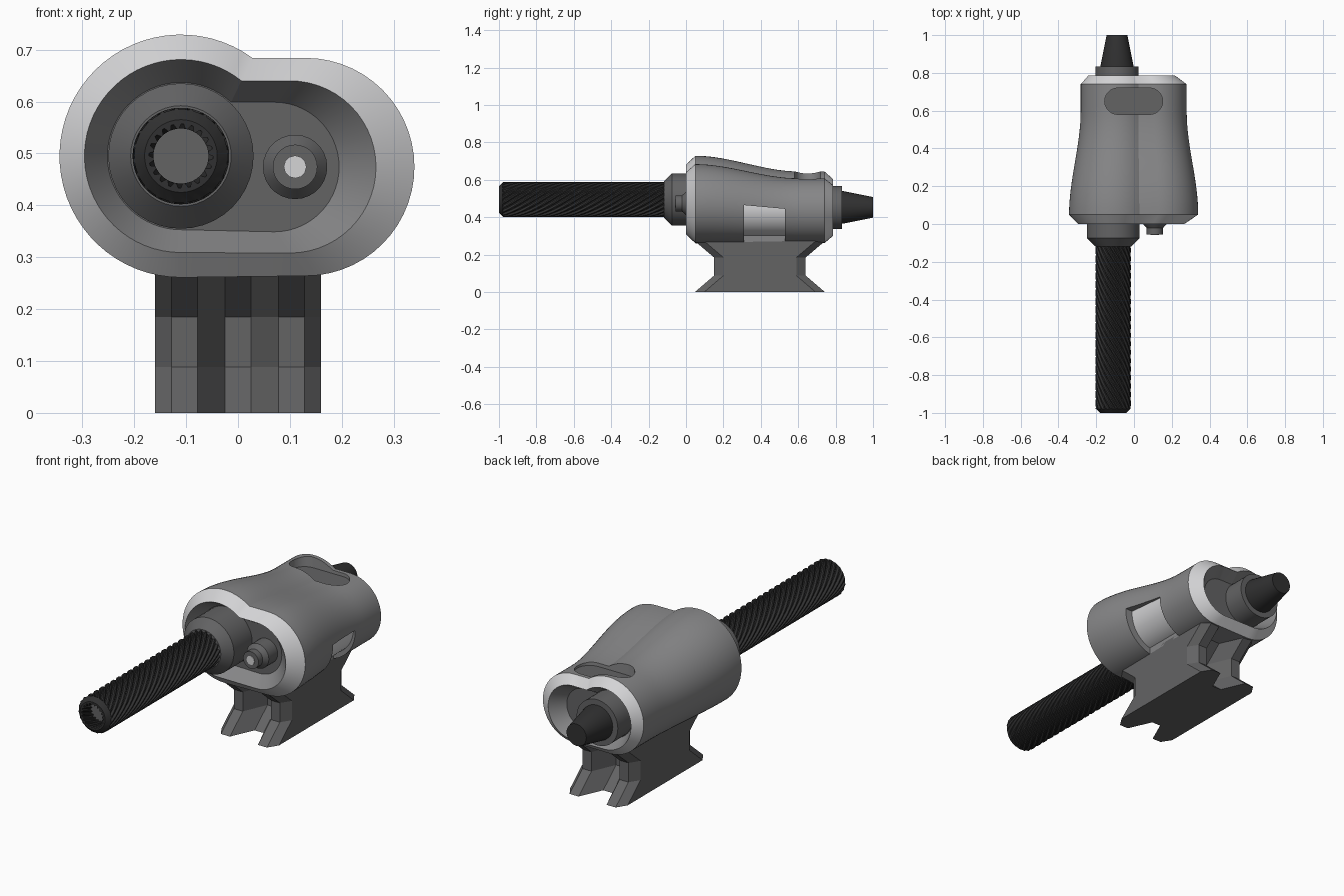
import bpy, bmesh, math
from mathutils import Vector

if "Cube" in bpy.data.objects:
    bpy.data.objects.remove(bpy.data.objects["Cube"])


def mat(name, v):
    m = bpy.data.materials.new(name)
    m.diffuse_color = (v, v, v * 1.02, 1)
    m.use_nodes = True
    m.node_tree.nodes["Principled BSDF"].inputs["Base Color"].default_value = m.diffuse_color
    return m


BODY = mat("body grey", 0.24)
RIM = mat("light grey", 0.66)
DARK = mat("dark grey", 0.125)
BLACK = mat("cable black", 0.03)


def smooth(ob, angle=30):
    bpy.ops.object.select_all(action='DESELECT')
    ob.select_set(True)
    bpy.context.view_layer.objects.active = ob
    bpy.ops.object.shade_smooth_by_angle(angle=math.radians(angle))


def loft(name, rings, mats, band=None, caps=(0, 0), is_smooth=True):
    """Skin closed rings of equal size; band(i) gives the material of each strip."""
    bm = bmesh.new()
    vs = [[bm.verts.new(p) for p in r] for r in rings]
    n = len(rings[0])
    for i in range(len(vs) - 1):
        for j in range(n):
            k = (j + 1) % n
            f = bm.faces.new((vs[i][j], vs[i][k], vs[i + 1][k], vs[i + 1][j]))
            f.material_index = band(i) if band else 0
    for ring, c in ((vs[0], caps[0]), (vs[-1], caps[1])):
        bm.faces.new(ring).material_index = c
    bmesh.ops.recalc_face_normals(bm, faces=bm.faces)
    me = bpy.data.meshes.new(name)
    bm.to_mesh(me)
    bm.free()
    for m in mats:
        me.materials.append(m)
    ob = bpy.data.objects.new(name, me)
    bpy.context.collection.objects.link(ob)
    if is_smooth:
        smooth(ob)
    return ob


def circle(r, y, cx, cz, n=40):
    return [(cx + r * math.cos(2 * math.pi * j / n), y,
             cz + r * math.sin(2 * math.pi * j / n)) for j in range(n)]


def lathe(name, prof, cx, cz, m, n=40):
    return loft(name, [circle(r, y, cx, cz, n) for r, y in prof], [m])


# Body shell: big lobe on the left, smaller lobe on the right
def scale(y):
    t = min(max((y - 0.05) / 0.55, 0), 1)
    return 1 - 0.18 * t * t * (3 - 2 * t)


def outline(size, y):
    R, r, cx = size
    s = scale(y)
    a0 = math.asin((0.474 + r - 0.495) / R)
    pts = []
    for i in range(41):
        a = a0 + (1.5 * math.pi - a0) * i / 40
        pts.append((-0.11 + R * math.cos(a), 0.495 + R * math.sin(a)))
    for i in range(29):
        a = -math.pi / 2 + math.pi * i / 28
        pts.append((cx + r * math.cos(a), 0.474 + r * math.sin(a)))
    return [(x * s, y, 0.262 + (z - 0.262) * s) for x, z in pts]


OUTER, LIP, FLOOR = (0.234, 0.21, 0.13), (0.186, 0.166, 0.10), (0.142, 0.125, 0.07)
rings = [outline(FLOOR, 0.07), outline(LIP, 0.0)]
rings += [outline(OUTER, 0.05 + 0.69 * i / 20) for i in range(21)]
rings += [outline(LIP, 0.785), outline(FLOOR, 0.72)]
last = len(rings) - 2
body = loft("body_shell", rings, [BODY, RIM, DARK],
            lambda i: 1 if i in (1, last - 1) else 0, (2, 2), False)


# Cutters for the top slot and the side window
def stadium(x0, x1, y0, y1, z):
    r = (y1 - y0) / 2
    pts = []
    for cx, a0 in ((x1 - r, -90), (x0 + r, 90)):
        for i in range(13):
            a = math.radians(a0 + 15 * i)
            pts.append((cx + r * math.cos(a), (y0 + y1) / 2 + r * math.sin(a), z))
    return pts


def slot(name, z0, z1, m):
    return loft(name, [stadium(-0.155, 0.152, 0.58, 0.72, z) for z in (z0, z1)], [m], is_smooth=False)


slot_cut = slot("slot_cutter", 0.588, 0.9, BODY)
window_cut = loft("window_cutter", [[(0.16, y, 0.2), (0.5, y, 0.2), (0.5, y, t), (0.16, y, t)]
                                    for y, t in ((0.31, 0.465), (0.53, 0.445))], [BODY], is_smooth=False)
bpy.context.view_layer.objects.active = body
for c in (slot_cut, window_cut):
    c.hide_render = True
    b = body.modifiers.new("cut", 'BOOLEAN')
    b.operation = 'DIFFERENCE'
    b.solver = 'EXACT'
    b.object = c
    bpy.ops.object.modifier_apply(modifier=b.name)
    bpy.data.objects.remove(c)
smooth(body)
slot("slot_panel", 0.584, 0.591, DARK)

# Light core seen through the side window
lathe("window_core", [(0.155, 0.3), (0.155, 0.54)], 0.117, 0.45, RIM, 48)

# Cable gland, rear collar and rear plug
lathe("front_gland", [(0.14, 0.09), (0.14, -0.075), (0.097, -0.118), (0.06, -0.118)], -0.11, 0.495, DARK)
lathe("rear_collar", [(0.115, 0.70), (0.115, 0.835), (0.06, 0.835)], -0.09, 0.453, DARK)
lathe("rear_plug", [(0.087, 0.82), (0.087, 0.84), (0.055, 1.0)], -0.09, 0.453, BLACK, 32)

# Small pin beside the cable
lathe("pin", [(0.062, 0.09), (0.062, 0.0), (0.043, -0.022), (0.043, -0.055)], 0.11, 0.474, DARK, 28)
lathe("pin_tip", [(0.022, -0.05), (0.022, -0.058)], 0.11, 0.474, RIM, 12)


# Twisted cable with a hollow end
def gear(r_hi, r_lo, y, twist=7.0, teeth=20):
    pts = []
    for j in range(teeth * 4):
        a = 2 * math.pi * j / (teeth * 4) + twist * y
        r = r_hi if j % 4 < 2 else r_lo
        pts.append((-0.11 + r * math.cos(a), y, 0.495 + r * math.sin(a)))
    return pts


cable = [gear(0.062, 0.053, -0.93 - 0.07 * i / 4) for i in range(5)]
cable += [gear(0.07, 0.07, -1.0), gear(0.09, 0.09, -0.98)]
cable += [gear(0.093, 0.083, -0.978 + 0.878 * i / 60) for i in range(61)]
loft("twisted_cable", cable, [BLACK, DARK], caps=(1, 0))

# Pedestal: waisted block with a tapered groove at front and back
ped = []
for z, e in ((0, 0.348), (0.088, 0.245), (0.185, 0.245), (0.27, 0.345), (0.285, 0.345)):
    half = [(-0.16, 0.05), (-0.128, 0), (-0.078, 0), (-0.025, 0.12),
            (0.025, 0.12), (0.078, 0), (0.128, 0), (0.16, 0.05)]
    ped.append([(x, 0.395 - e + d, z) for x, d in half] +
               [(-x, 0.395 + e - d, z) for x, d in half])
loft("pedestal", ped, [DARK], is_smooth=False)
